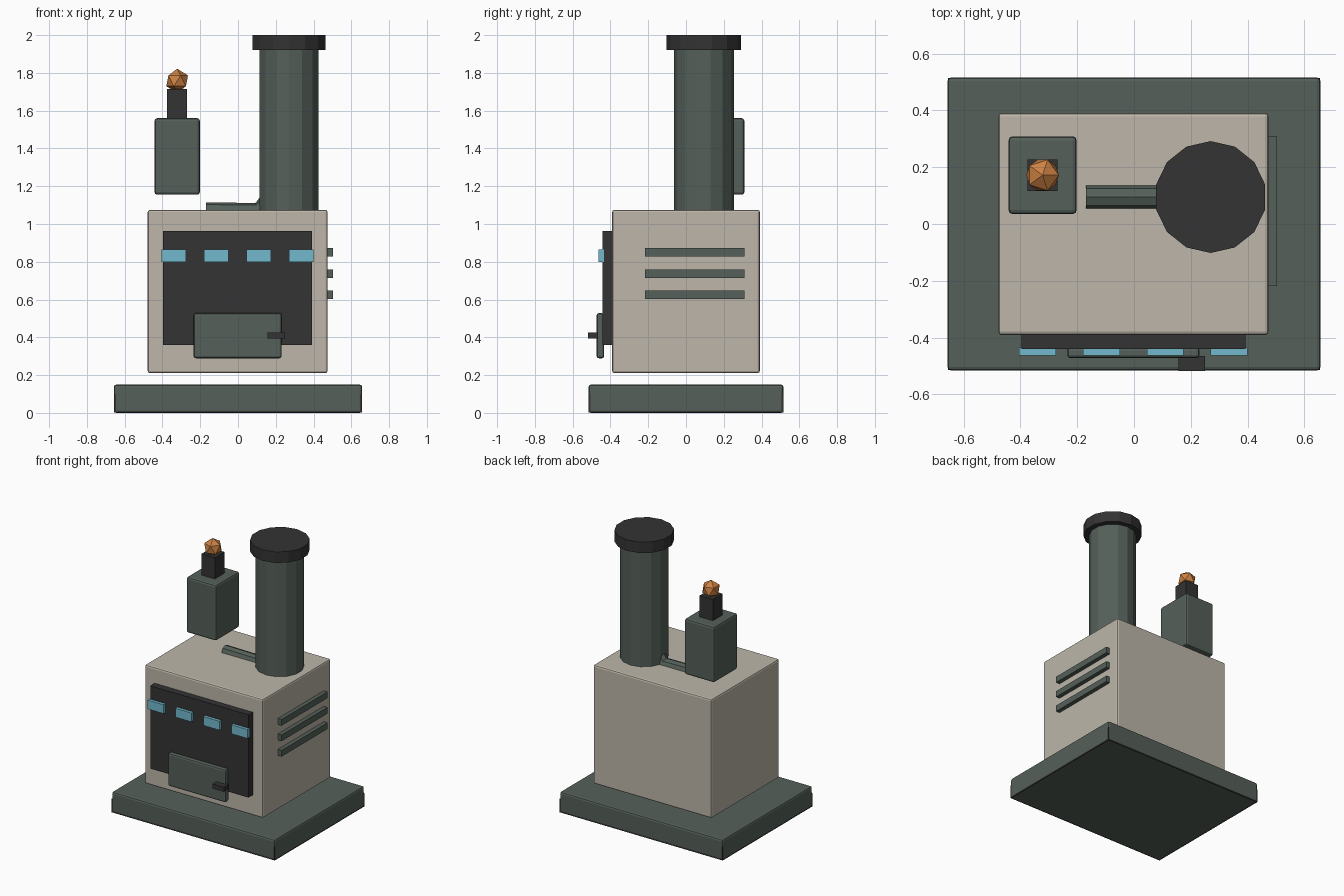
import bpy

cube = bpy.data.objects.get("Cube")
if cube:
    bpy.data.objects.remove(cube, do_unlink=True)


def material(name, rgb):
    m = bpy.data.materials.new(name)
    m.use_nodes = True
    colour = (*rgb, 1)
    m.diffuse_color = colour
    m.node_tree.nodes["Principled BSDF"].inputs["Base Color"].default_value = colour
    return m


beige = material("warm beige", (0.51, 0.47, 0.40))
green = material("grey green", (0.09, 0.117, 0.10))
dark = material("charcoal", (0.033, 0.033, 0.033))
blue = material("light blue", (0.17, 0.49, 0.61))
copper = material("copper", (0.61, 0.22, 0.055))


def finish(name, mat):
    ob = bpy.context.object
    ob.name = name
    ob.data.materials.append(mat)
    return ob


def box(name, mat, xs, ys, zs, bevel=0):
    """Box between the given limits, with optional rounded edges."""
    spans = (xs, ys, zs)
    bpy.ops.mesh.primitive_cube_add(size=1, location=[sum(s) / 2 for s in spans])
    ob = finish(name, mat)
    ob.scale = [s[1] - s[0] for s in spans]
    bpy.ops.object.transform_apply(location=False, rotation=False, scale=True)
    if bevel:
        mod = ob.modifiers.new("rounded edges", "BEVEL")
        mod.width = bevel
        mod.segments = 2
    return ob


def drum(name, mat, radius, bottom, top):
    bpy.ops.mesh.primitive_cylinder_add(vertices=14, radius=radius, depth=top - bottom,
                                        location=(0.27, 0.095, (bottom + top) / 2))
    return finish(name, mat)


# Plinth with a dark skirt showing at its rounded corners
box("plinth", green, (-0.657, 0.657), (-0.516, 0.516), (0, 0.15), 0.013)
box("plinth_skirt", dark, (-0.656, 0.656), (-0.515, 0.515), (0.001, 0.1))

# Main housing and front panel
box("housing", beige, (-0.478, 0.474), (-0.391, 0.391), (0.21, 1.075), 0.012)
box("front_panel", dark, (-0.397, 0.393), (-0.441, -0.37), (0.36, 0.962))

# Row of indicator lights
for i in range(4):
    x = -0.34 + i * 0.225
    box(f"indicator_light_{i + 1}", blue, (x - 0.065, x + 0.065), (-0.463, -0.435), (0.8, 0.865))

# Door and handle
box("door", green, (-0.235, 0.231), (-0.473, -0.433), (0.289, 0.528), 0.012)
box("door_handle", dark, (0.157, 0.25), (-0.518, -0.465), (0.393, 0.426))

# Side vents
for i in range(3):
    z = 0.625 + i * 0.1125
    box(f"side_vent_{i + 1}", green, (0.46, 0.504), (-0.218, 0.31), (z - 0.0225, z + 0.0225))

# Chimney
drum("chimney", green, 0.159, 1.05, 1.93)
drum("chimney_cap", dark, 0.197, 1.92, 2.0)

# Pipe lying on the roof and bending up into the chimney
curve = bpy.data.curves.new("roof_pipe", "CURVE")
curve.dimensions = "3D"
curve.bevel_depth = 0.042
curve.bevel_resolution = 2
curve.use_fill_caps = True
spline = curve.splines.new("POLY")
path = [(-0.17, 1.073), (0.11, 1.073), (0.23, 1.22)]
spline.points.add(len(path) - 1)
for point, (x, z) in zip(spline.points, path):
    point.co = (x, 0.095, z, 1)
spline.use_smooth = False
curve.materials.append(green)
pipe = bpy.data.objects.new("roof_pipe", curve)
bpy.context.collection.objects.link(pipe)

# Raised tank with its neck and faceted tip
box("tank", green, (-0.442, -0.202), (0.035, 0.309), (1.155, 1.56), 0.014)
box("tank_neck", dark, (-0.375, -0.269), (0.117, 0.227), (1.55, 1.715))
bpy.ops.mesh.primitive_ico_sphere_add(subdivisions=1, radius=0.064, location=(-0.322, 0.172, 1.758))
finish("tank_tip", copper)
